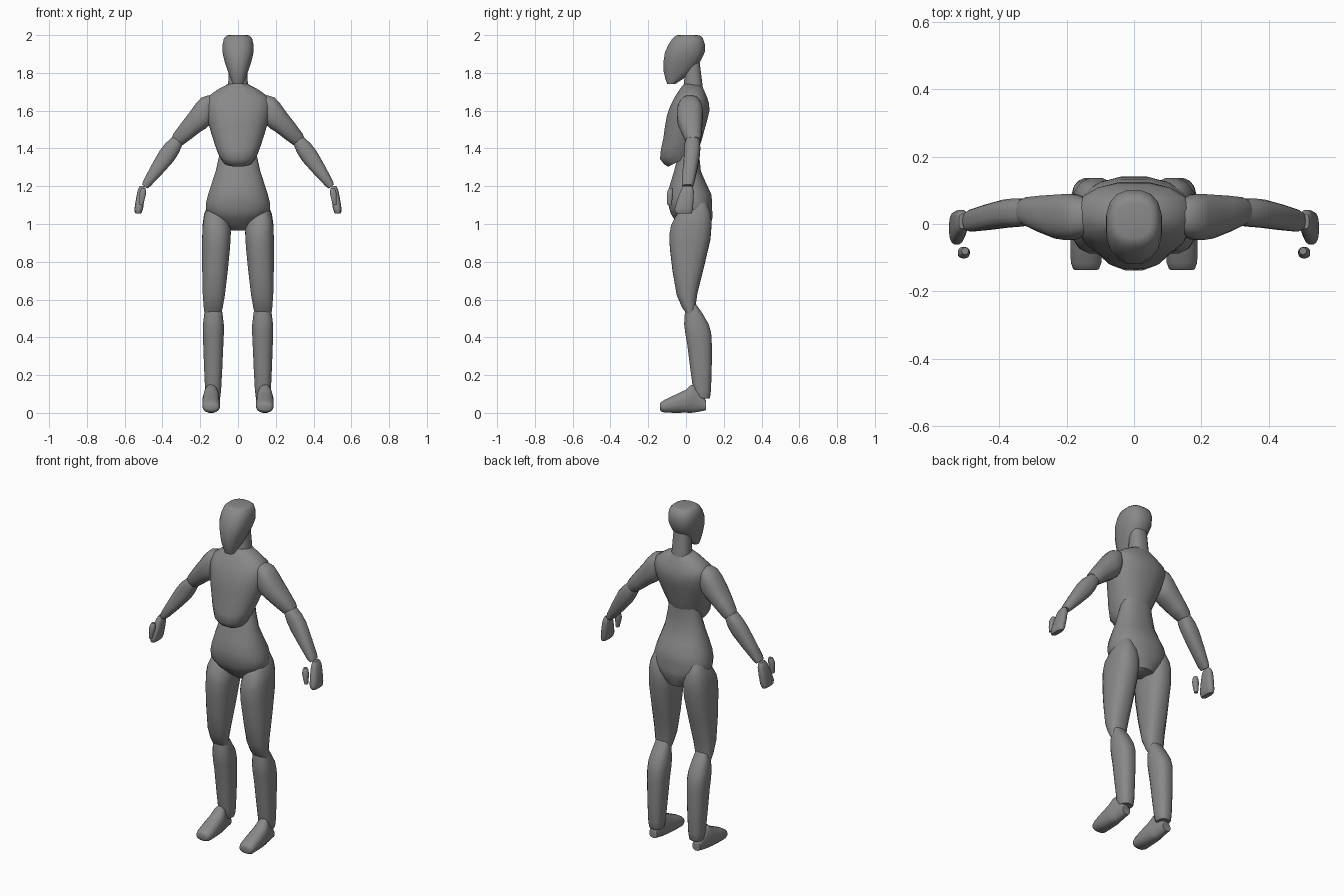
import bpy, bmesh
from math import sin, cos, pi, radians, copysign

SIDES = 16
STEPS = 2
GREY = bpy.data.materials.new("dark_grey")
GREY.diffuse_color = (0.25, 0.25, 0.25, 1)


def blend(p, q, r, s, t):
    """Smooth curve value between q and r."""
    return q + 0.5 * t * (r - p + t * (2 * p - 5 * q + 4 * r - s + t * (3 * (q - r) + s - p)))


def loft(name, stations, x=(0, 0), roll=(0, 0), tilt=(0, 0), power=2.5, side=1):
    """Skin stations of (height, depth, half width, half thickness) with a smooth curve.
    x, roll and tilt run evenly from the first station to the last."""
    z0, z1 = stations[0][0], stations[-1][0]
    last = len(stations) - 1
    keys = []
    for i, (z, y, ru, rv) in enumerate(stations):
        f, g = (z - z0) / (z1 - z0), i / last
        keys.append((x[0] + (x[1] - x[0]) * f, y, z, ru, rv,
                     radians(roll[0] + (roll[1] - roll[0]) * g),
                     radians(tilt[0] + (tilt[1] - tilt[0]) * g)))
    rings = []
    for i in range(last):
        four = [keys[min(max(i + d, 0), last)] for d in (-1, 0, 1, 2)]
        rings += [[blend(*v, k / STEPS) for v in zip(*four)] for k in range(STEPS)]
    rings.append(keys[-1])

    bm = bmesh.new()
    loops = []
    for cx, cy, cz, ru, rv, a_roll, a_tilt in rings:
        loop = []
        for i in range(SIDES):
            a = 2 * pi * (i + 0.5) / SIDES
            u = ru * copysign(abs(cos(a)) ** (2 / power), cos(a))
            v = rv * copysign(abs(sin(a)) ** (2 / power), sin(a))
            loop.append(bm.verts.new((side * (cx + u * cos(a_roll)), cy + v * cos(a_tilt),
                                      cz + u * sin(a_roll) + v * sin(a_tilt))))
        loops.append(loop)
    for a, b in zip(loops, loops[1:]):
        for i in range(SIDES):
            j = (i + 1) % SIDES
            bm.faces.new((a[i], a[j], b[j], b[i]))
    bm.faces.new(loops[0])
    bm.faces.new(loops[-1])
    bmesh.ops.recalc_face_normals(bm, faces=bm.faces)
    mesh = bpy.data.meshes.new(name)
    bm.to_mesh(mesh)
    bm.free()
    mesh.materials.append(GREY)
    ob = bpy.data.objects.new(name, mesh)
    bpy.context.collection.objects.link(ob)
    bpy.ops.object.select_all(action='DESELECT')
    ob.select_set(True)
    bpy.context.view_layer.objects.active = ob
    bpy.ops.object.shade_smooth_by_angle(angle=radians(45))


def pair(name, stations, **options):
    """Left and right copies of a limb part."""
    for label, side in (("left", 1), ("right", -1)):
        loft(f"{label}_{name}", stations, side=side, **options)


# Head leaning forward over the neck
loft("head", [(2.0, 0.01, 0.05, 0.052), (1.985, 0.01, 0.075, 0.08),
              (1.91, -0.006, 0.084, 0.107), (1.81, -0.04, 0.055, 0.08),
              (1.742, -0.078, 0.028, 0.022)])
loft("neck", [(1.87, 0.035, 0.047, 0.036), (1.72, 0.038, 0.054, 0.052)])

# Torso
loft("chest", [(1.345, -0.015, 0.085, 0.09), (1.385, -0.03, 0.108, 0.117),
               (1.48, -0.01, 0.142, 0.115), (1.59, 0.012, 0.171, 0.115),
               (1.67, 0.026, 0.168, 0.088), (1.738, 0.038, 0.056, 0.048)],
     tilt=(28, -8), power=2.3)
loft("pelvis", [(1.42, 0.02, 0.09, 0.05), (1.28, 0.008, 0.12, 0.072),
                (1.16, 0.018, 0.16, 0.117), (1.08, 0.025, 0.173, 0.115),
                (1.03, 0.037, 0.138, 0.104), (0.965, 0.06, 0.06, 0.06)], power=2.3)

# Legs
pair("thigh", [(1.095, 0.03, 0.045, 0.075), (1.02, 0.025, 0.074, 0.112),
               (0.9, 0.022, 0.077, 0.112), (0.63, 0.006, 0.06, 0.056),
               (0.527, 0.025, 0.045, 0.024)], x=(0.107, 0.133), roll=(25, 0), tilt=(25, 0))
pair("shin", [(0.58, 0.025, 0.04, 0.025), (0.47, 0.055, 0.056, 0.066),
              (0.36, 0.072, 0.054, 0.066), (0.12, 0.085, 0.043, 0.048),
              (0.075, 0.088, 0.035, 0.036)], x=(0.13, 0.132))
pair("foot", [(0.034, -0.137, 0.032, 0.018), (0.035, -0.115, 0.046, 0.034),
              (0.062, 0.0, 0.046, 0.062), (0.076, 0.04, 0.036, 0.076),
              (0.04, 0.106, 0.026, 0.026)],
     x=(0.142, 0.142), tilt=(90, 90), power=2.4)

# Arms
pair("upper_arm", [(1.635, 0.022, 0.045, 0.05), (1.597, 0.021, 0.077, 0.068),
                   (1.54, 0.022, 0.06, 0.066), (1.45, 0.037, 0.04, 0.043),
                   (1.44, 0.037, 0.028, 0.032)], x=(0.135, 0.325), roll=(85, 38))
pair("forearm", [(1.455, 0.036, 0.028, 0.032), (1.425, 0.034, 0.038, 0.041),
                 (1.36, 0.031, 0.047, 0.042), (1.215, 0.01, 0.024, 0.033),
                 (1.2, 0.01, 0.014, 0.022)], x=(0.31, 0.493), roll=(38, 38))
pair("hand", [(1.202, 0.008, 0.011, 0.022), (1.175, 0.006, 0.02, 0.036),
              (1.08, -0.012, 0.023, 0.049), (1.055, -0.012, 0.014, 0.042)],
     x=(0.508, 0.529), power=2.8)
pair("thumb", [(1.19, -0.08, 0.01, 0.01), (1.16, -0.085, 0.018, 0.017),
               (1.1, -0.088, 0.009, 0.011)], x=(0.501, 0.512))
